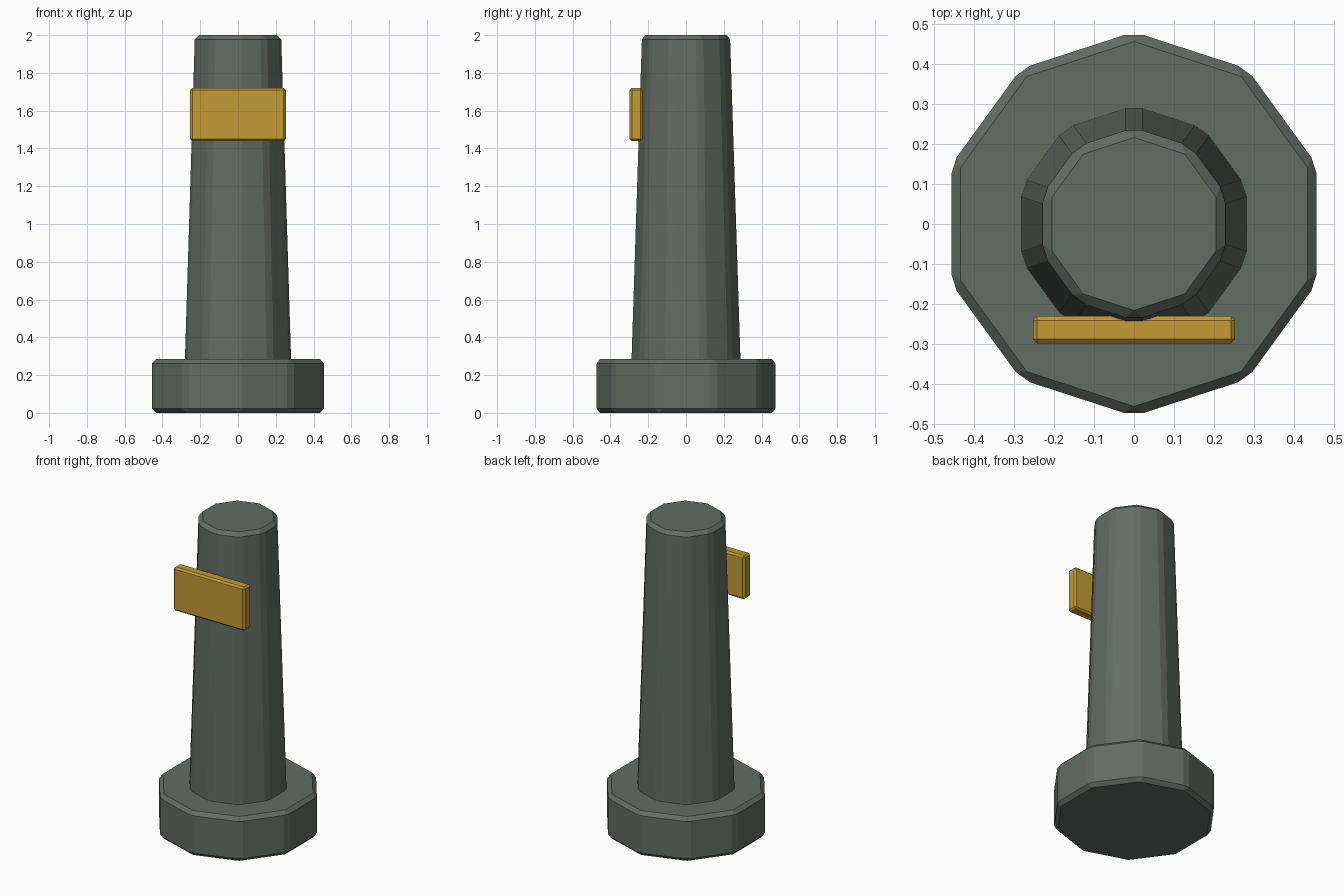
import bpy, bmesh, math

if "Cube" in bpy.data.objects:
    bpy.data.objects.remove(bpy.data.objects["Cube"])


def material(name, rgb):
    mat = bpy.data.materials.new(name)
    mat.diffuse_color = (*rgb, 1)
    mat.use_nodes = True
    mat.node_tree.nodes["Principled BSDF"].inputs["Base Color"].default_value = mat.diffuse_color
    return mat


def finish(name, bm, mat, bevel):
    """Turn a bmesh into an object with chamfered edges."""
    bmesh.ops.recalc_face_normals(bm, faces=bm.faces[:])
    mesh = bpy.data.meshes.new(name)
    bm.to_mesh(mesh)
    bm.free()
    mesh.materials.append(mat)
    obj = bpy.data.objects.new(name, mesh)
    bpy.context.collection.objects.link(obj)
    mod = obj.modifiers.new("chamfer", 'BEVEL')
    mod.width = bevel
    mod.segments = 1
    mod.limit_method = 'ANGLE'
    mod.angle_limit = math.radians(30)
    return obj


def tapered_prism(name, z0, z1, r0, r1, mat, bevel, sides=10):
    """Ten-sided column with a corner facing front and back."""
    bm = bmesh.new()
    rings = []
    for z, r in ((z0, r0), (z1, r1)):
        angles = [math.tau * i / sides + math.pi / 2 for i in range(sides)]
        rings.append([bm.verts.new((r * math.cos(a), r * math.sin(a), z)) for a in angles])
    low, high = rings
    for i in range(sides):
        j = (i + 1) % sides
        bm.faces.new((low[i], low[j], high[j], high[i]))
    bm.faces.new(low[::-1])
    bm.faces.new(high)
    return finish(name, bm, mat, bevel)


def block(name, size, centre, mat, bevel):
    bm = bmesh.new()
    bmesh.ops.create_cube(bm, size=1)
    bmesh.ops.scale(bm, vec=size, verts=bm.verts)
    bmesh.ops.translate(bm, vec=centre, verts=bm.verts)
    return finish(name, bm, mat, bevel)


stone = material("grey green", (0.122, 0.150, 0.130))
gold = material("gold", (0.546, 0.328, 0.037))

# Wide foot, tapering shaft and front plate
tapered_prism("base", 0, 0.285, 0.48, 0.48, stone, 0.023)
tapered_prism("shaft", 0.14, 2.0, 0.30, 0.24, stone, 0.023)
block("front_plate", (0.506, 0.068, 0.28), (0, -0.264, 1.58), gold, 0.011)
